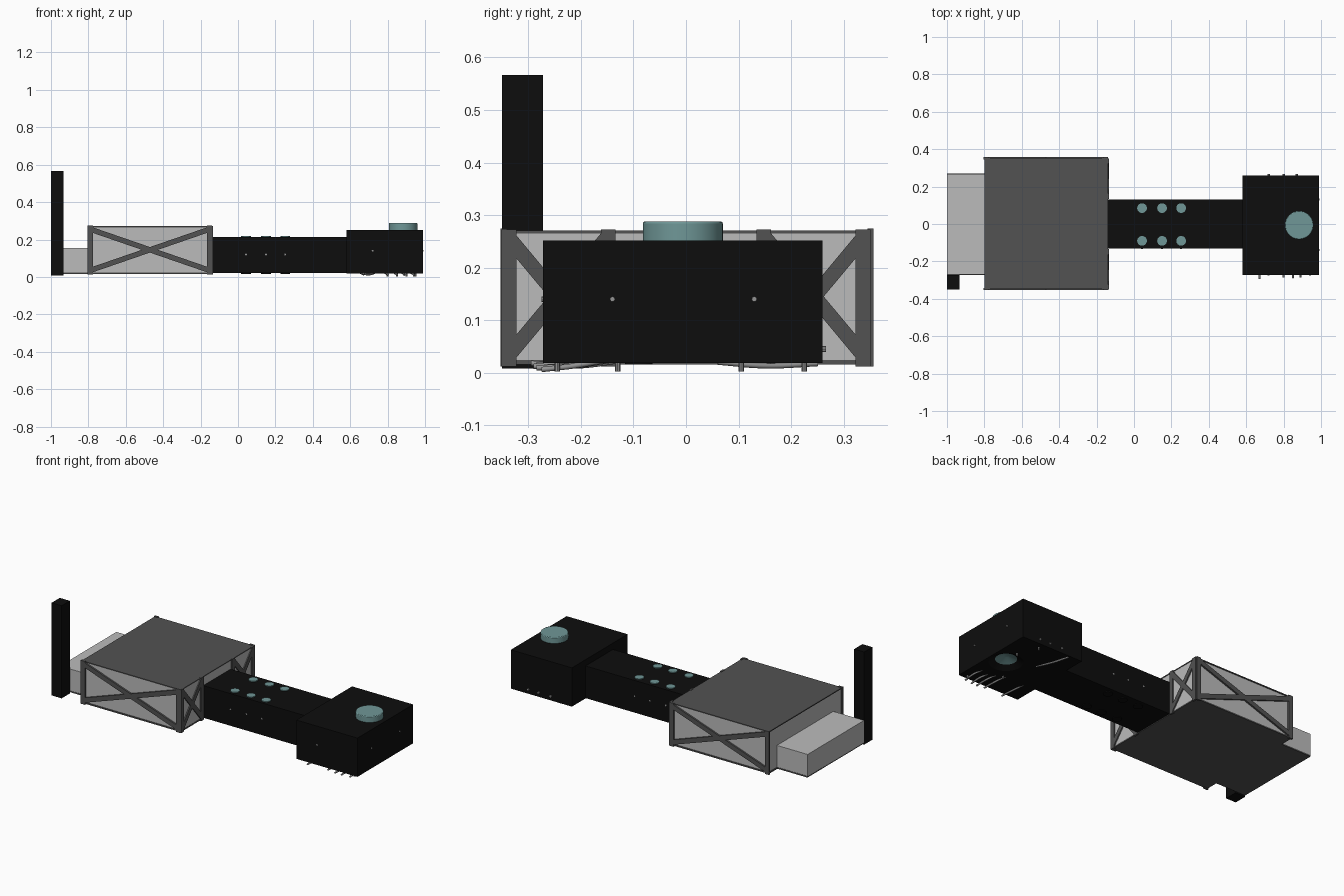
import bpy, bmesh, math
from mathutils import Vector

if "Cube" in bpy.data.objects:
    bpy.data.objects.remove(bpy.data.objects["Cube"])


def material(name, rgb):
    m = bpy.data.materials.new(name)
    m.diffuse_color = (*rgb, 1)
    m.use_nodes = True
    m.node_tree.nodes["Principled BSDF"].inputs["Base Color"].default_value = m.diffuse_color
    return m


BLACK = material("black", (0.004, 0.004, 0.004))
DARK = material("dark_grey", (0.085, 0.085, 0.085))
LIGHT = material("light_grey", (0.5, 0.5, 0.5))
TEAL = material("teal", (0.16, 0.31, 0.31))
METAL = material("metal", (0.3, 0.3, 0.3))


def finish(name, bm, mat):
    bmesh.ops.recalc_face_normals(bm, faces=bm.faces)
    me = bpy.data.meshes.new(name)
    bm.to_mesh(me)
    bm.free()
    ob = bpy.data.objects.new(name, me)
    bpy.context.collection.objects.link(ob)
    me.materials.append(mat)
    return ob


def smooth(ob):
    bpy.ops.object.select_all(action='DESELECT')
    bpy.context.view_layer.objects.active = ob
    ob.select_set(True)
    bpy.ops.object.shade_smooth_by_angle(angle=math.radians(35))


def box(name, x, y, z, mat):
    bm = bmesh.new()
    bmesh.ops.create_cube(bm, size=1)
    for v in bm.verts:
        v.co = [(a + b) / 2 + c * (b - a) for (a, b), c in zip((x, y, z), v.co)]
    return finish(name, bm, mat)


def rod(name, p, q, r, mat, seg=8):
    """Cylinder between two points."""
    p, q = Vector(p), Vector(q)
    bm = bmesh.new()
    bmesh.ops.create_cone(bm, cap_ends=True, segments=seg, radius1=r, radius2=r, depth=(q - p).length)
    rot = Vector((0, 0, 1)).rotation_difference(q - p).to_matrix()
    for v in bm.verts:
        v.co = rot @ v.co + (p + q) / 2
    ob = finish(name, bm, mat)
    smooth(ob)
    return ob


def beam(name, p, q, normal, mat, w=0.028, t=0.012):
    """Flat bar from p to q, width w across and thickness t along the normal."""
    p, q, n = Vector(p), Vector(q), Vector(normal)
    d = (q - p).normalized()
    s = d.cross(n)
    bm = bmesh.new()
    bmesh.ops.create_cube(bm, size=1)
    for v in bm.verts:
        v.co = (p + q) / 2 + d * v.co.x * (q - p).length + s * v.co.y * w + n * v.co.z * t
    return finish(name, bm, mat)


def wire(name, pts, r=0.005):
    cu = bpy.data.curves.new(name, 'CURVE')
    cu.dimensions = '3D'
    cu.bevel_depth = r
    cu.bevel_resolution = 2
    cu.use_fill_caps = True
    sp = cu.splines.new('BEZIER')
    sp.bezier_points.add(len(pts) - 1)
    for b, p in zip(sp.bezier_points, pts):
        b.co = p
        b.handle_left_type = b.handle_right_type = 'AUTO'
    ob = bpy.data.objects.new(name, cu)
    bpy.context.collection.objects.link(ob)
    cu.materials.append(METAL)


# Main bay: light walls between dark plates
box("main_bay", (-0.795, -0.14), (-0.343, 0.347), (0.022, 0.266), LIGHT)
box("roof_plate", (-0.8, -0.138), (-0.348, 0.352), (0.265, 0.271), DARK)
box("floor_plate", (-0.8, -0.138), (-0.348, 0.352), (0.016, 0.024), DARK)

# Side frames: posts and crossed braces front and back
for side, y in (("front", -0.347), ("back", 0.351)):
    n = (0, 1, 0)
    for i, x in enumerate((-0.79, -0.152)):
        beam(f"{side}_post_{i}", (x, y, 0.012), (x, y, 0.274), n, DARK)
    beam(f"{side}_brace_0", (-0.79, y, 0.035), (-0.152, y, 0.255), n, DARK)
    beam(f"{side}_brace_1", (-0.79, y, 0.255), (-0.152, y, 0.035), n, DARK)

# End frames either side of the neck
for side, s in (("front", -1), ("back", 1)):
    x, n = -0.139, (1, 0, 0)
    for i, y in enumerate((0.148, 0.337)):
        beam(f"{side}_end_post_{i}", (x, s * y, 0.012), (x, s * y, 0.273), n, DARK)
    beam(f"{side}_end_brace_0", (x, s * 0.148, 0.03), (x, s * 0.34, 0.26), n, DARK)
    beam(f"{side}_end_brace_1", (x, s * 0.148, 0.26), (x, s * 0.34, 0.03), n, DARK)

# Rear step and tower
box("rear_step", (-1, -0.795), (-0.27, 0.268), (0.022, 0.155), LIGHT)
box("rear_step_floor", (-1, -0.795), (-0.272, 0.27), (0.016, 0.024), DARK)
box("tower", (-1, -0.933), (-0.35, -0.272), (0.008, 0.567), BLACK)

# Neck with buttons above and matching caps below
box("neck", (-0.14, 0.585), (-0.132, 0.13), (0.02, 0.214), BLACK)
for i, x in enumerate((0.043, 0.15, 0.252)):
    for j, y in enumerate((-0.09, 0.085)):
        rod(f"button_{i}_{j}", (x, y, 0.19), (x, y, 0.219), 0.026, TEAL, 32)
        rod(f"under_cap_{i}_{j}", (x, y, 0.04), (x, y, 0.016), 0.026, BLACK, 32)
    for j, (a, b) in enumerate(((-0.12, -0.134), (0.12, 0.132))):
        rod(f"neck_stud_{i}_{j}", (x, a, 0.12), (x, b, 0.12), 0.005, METAL)

# Head with a conical recess underneath
head = box("head", (0.58, 0.988), (-0.272, 0.26), (0.018, 0.252), BLACK)


def cone(name, r, z0, z1, mat, caps):
    bm = bmesh.new()
    bmesh.ops.create_cone(bm, cap_ends=caps, segments=48, radius1=r, radius2=0.015, depth=z1 - z0)
    for v in bm.verts:
        v.co += Vector((0.883, -0.006, (z0 + z1) / 2))
    return finish(name, bm, mat)


cutter = cone("recess_cutter", 0.104, 0.012, 0.062, BLACK, True)
cutter.hide_render = True
cutter.hide_viewport = True
cut = head.modifiers.new("recess", 'BOOLEAN')
cut.object = cutter
cut.operation = 'DIFFERENCE'
cut.solver = 'EXACT'
dish = cone("under_dish", 0.1, 0.018, 0.058, TEAL, True)
bm = bmesh.new()
bm.from_mesh(dish.data)
low = [f for f in bm.faces if all(v.co.z < 0.02 for v in f.verts)]
bmesh.ops.delete(bm, geom=low, context='FACES_ONLY')
bmesh.ops.reverse_faces(bm, faces=bm.faces)
bm.to_mesh(dish.data)
bm.free()
smooth(dish)

# Large knob on top, slightly rounded
knob = rod("knob", (0.883, -0.006, 0.24), (0.883, -0.006, 0.288), 0.076, TEAL, 64)
bev = knob.modifiers.new("round", 'BEVEL')
bev.width = 0.004
bev.segments = 2

# Small studs on the head sides
for i, y in enumerate((-0.14, 0.13)):
    rod(f"end_stud_{i}", (0.97, y, 0.14), (0.993, y, 0.14), 0.005, METAL)
for i, x in enumerate((0.72, 0.8, 0.87)):
    rod(f"back_stud_{i}", (x, 0.25, 0.045), (x, 0.266, 0.045), 0.006, METAL)
rod("front_stud", (0.72, -0.26, 0.14), (0.72, -0.275, 0.14), 0.005, METAL)

# Loose wires hanging beneath the head
for i, (x, y0, y1) in enumerate(((0.67, -0.13, -0.295), (0.8, -0.12, -0.285), (0.85, -0.14, -0.29),
                                 (0.89, -0.16, -0.285), (0.94, -0.15, -0.275))):
    wire(f"hanging_wire_{i}", [(x - 0.02, y0, 0.024), (x, (y0 + y1) / 2, 0.013), (x, y1, 0.018 - 0.003 * i)])
wire("long_wire", [(0.73, 0.06, 0.02), (0.7, 0.15, 0.013), (0.665, 0.25, 0.017)])
for i, (x, y) in enumerate(((0.95, -0.245), (0.8, -0.13), (0.9, 0.105), (0.85, 0.225))):
    rod(f"pin_{i}", (x, y, 0.03), (x, y, 0.002), 0.005, METAL)
